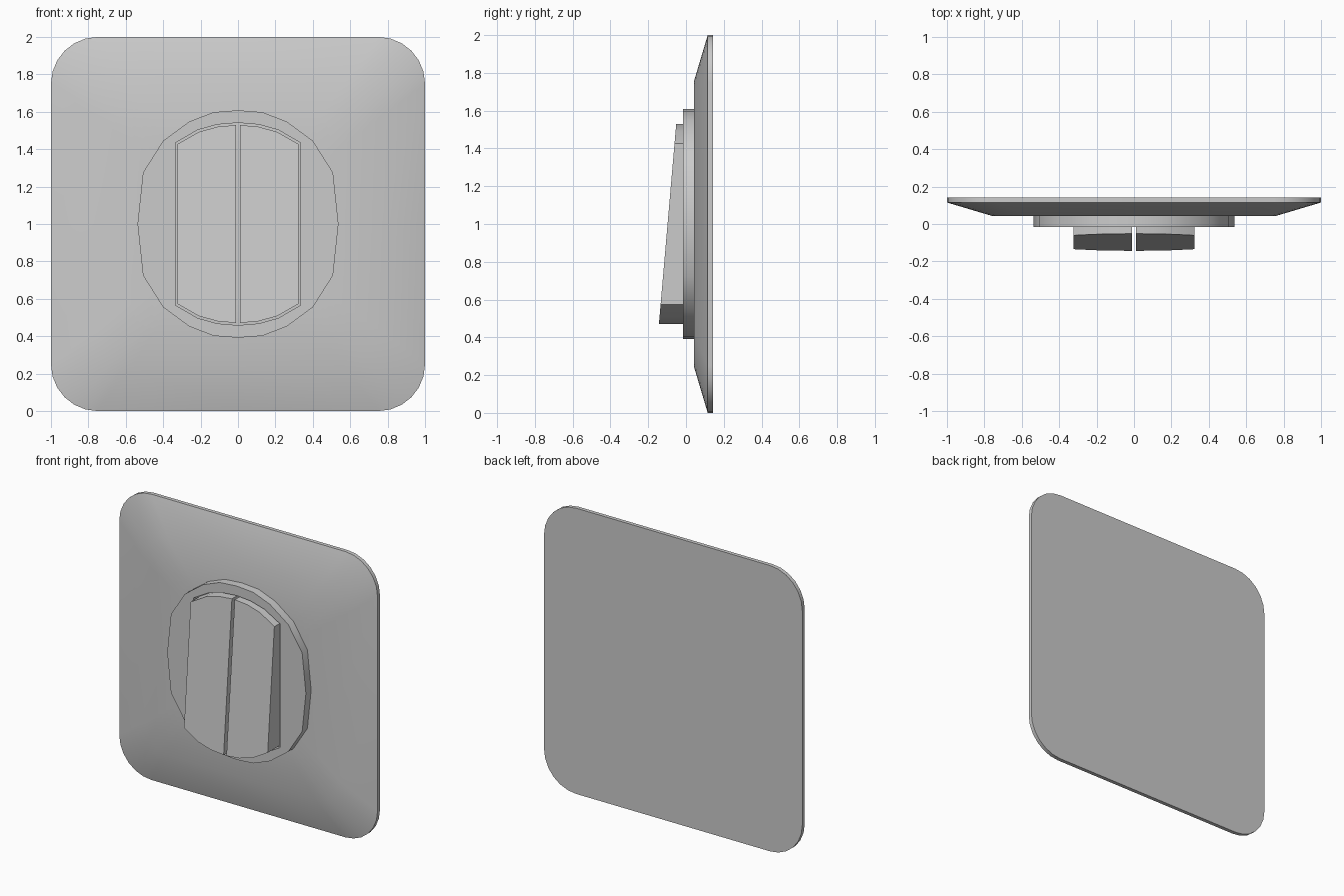
import bpy, bmesh, math

if "Cube" in bpy.data.objects:
    bpy.data.objects.remove(bpy.data.objects["Cube"])


def skin(name, loops, ring=False, smooth=None):
    """Join equal-length (outline, y) loops; outline points are (x, z), y may be a function of z."""
    bm = bmesh.new()
    rows = [[bm.verts.new((x, y(z) if callable(y) else y, z)) for x, z in pts]
            for pts, y in loops]
    pairs = list(zip(rows, rows[1:]))
    if ring:
        pairs.append((rows[-1], rows[0]))
    for a, b in pairs:
        n = len(a)
        for i in range(n):
            j = (i + 1) % n
            bm.faces.new((a[i], a[j], b[j], b[i]))
    if not ring:
        bm.faces.new(rows[0])
        bm.faces.new(rows[-1])
    bmesh.ops.recalc_face_normals(bm, faces=bm.faces)
    me = bpy.data.meshes.new(name)
    bm.to_mesh(me)
    bm.free()
    ob = bpy.data.objects.new(name, me)
    bpy.context.collection.objects.link(ob)
    if smooth:
        bpy.context.view_layer.objects.active = ob
        ob.select_set(True)
        bpy.ops.object.shade_smooth_by_angle(angle=math.radians(smooth))
        ob.select_set(False)
    return ob


def mirror4(quarter):
    """Quarter outline from (0, top) to the side -> closed outline centred on z = 1."""
    right = quarter + [(x, -z) for x, z in reversed(quarter) if z > 1e-6]
    full = right + [(-x, z) for x, z in reversed(right) if x > 1e-6]
    return [(x, z + 1) for x, z in full]


def scaled(pts, s):
    return [(x * s, (z - 1) * s + 1) for x, z in pts]


# Wall plate: rounded square with a sloped rim
R = 0.25
corner = [(1 - R + R * math.sin(a), 1 - R + R * math.cos(a))
          for a in (math.pi / 2 * i / 6 for i in range(7))]
plate = mirror4([(0, 1)] + corner + [(1, 0)])
skin("wall_plate", [(plate, 0.142), (plate, 0.115), (scaled(plate, 0.755), 0.042),
                    (scaled(plate, 0.4), 0.042)], smooth=30)

# Raised oval collar with an opening that follows the rockers
oval = mirror4([(0, 0.608), (0.13, 0.598), (0.26, 0.548), (0.40, 0.445),
                (0.508, 0.275), (0.537, 0)])
hole = mirror4([(0, 0.541), (0.11, 0.532), (0.215, 0.503), (0.335, 0.434),
                (0.335, 0.2), (0.335, 0)])
skin("collar", [(oval, 0.045), (oval, -0.016), (hole, -0.016), (hole, 0.045)],
     ring=True, smooth=30)

# Two wedge rockers, thicker at the bottom
slope = lambda z: -0.143 + (z - 0.475) * 0.0865
arc = [(0.011, 0.529), (0.11, 0.52), (0.21, 0.492), (0.324, 0.427)]
half = [(x, z + 1) for x, z in arc] + [(x, 1 - z) for x, z in reversed(arc)]
for side, name in ((-1, "left_rocker"), (1, "right_rocker")):
    pts = [(side * x, z) for x, z in half]
    skin(name, [(pts, 0.045), (pts, slope)], smooth=30)
